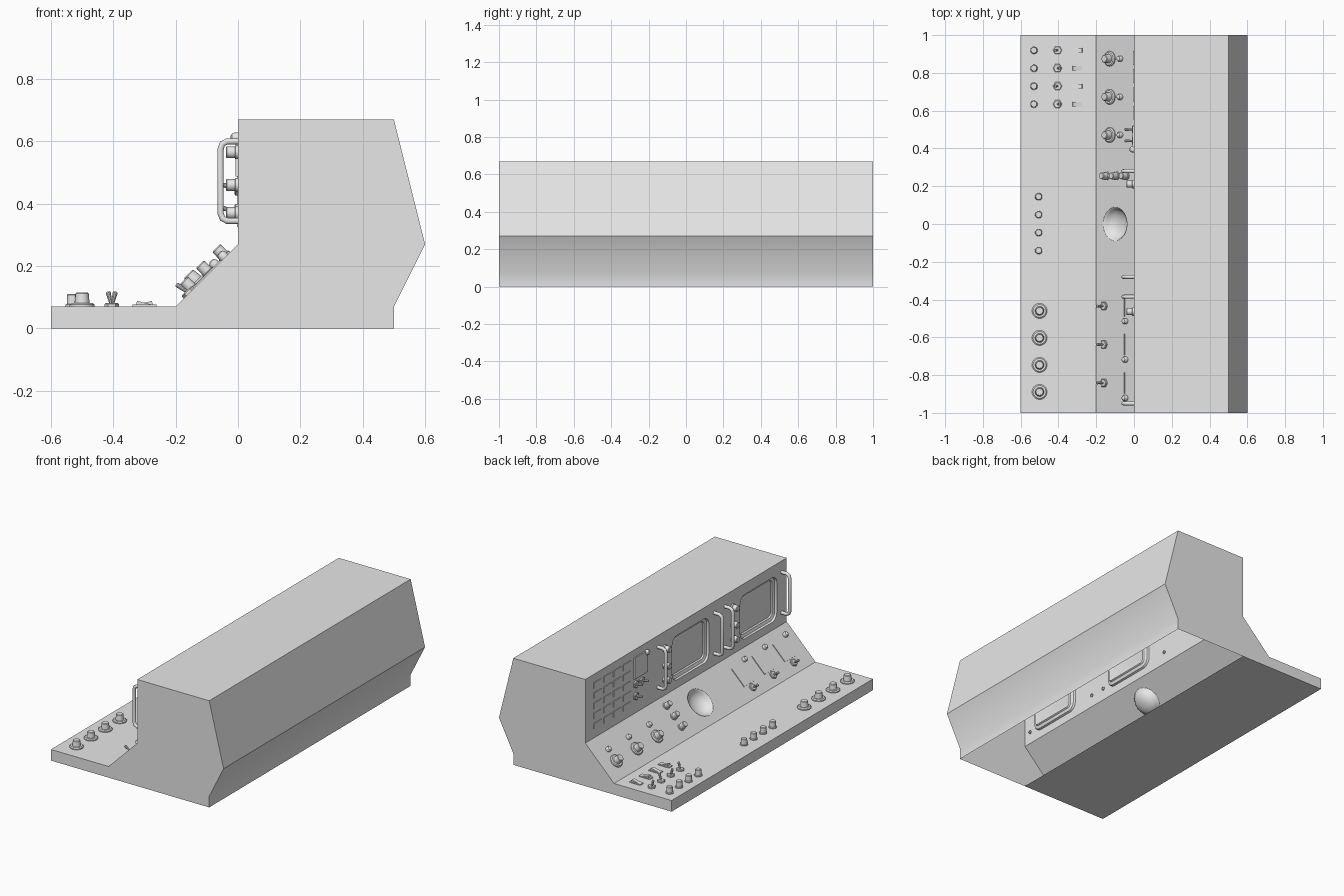
import bpy, bmesh
from math import radians, cos, sin, pi, atan2
from mathutils import Matrix, Vector

if "Cube" in bpy.data.objects:
    bpy.data.objects.remove(bpy.data.objects["Cube"])

grey = bpy.data.materials.new("console_grey")
grey.use_nodes = True
GREY = (0.8, 0.8, 0.8, 1)
grey.diffuse_color = GREY
grey.node_tree.nodes["Principled BSDF"].inputs["Base Color"].default_value = GREY
made = []


def finish(bm, name):
    bmesh.ops.recalc_face_normals(bm, faces=bm.faces)
    mesh = bpy.data.meshes.new(name)
    bm.to_mesh(mesh)
    bm.free()
    mesh.materials.append(grey)
    obj = bpy.data.objects.new(name, mesh)
    bpy.context.collection.objects.link(obj)
    made.append(obj)
    return obj


# Mounting frames: local z points out of the surface, local x points up it
def tilt(angle):
    return Matrix.Rotation(radians(angle), 4, 'Y')


def on_desk(x, y):
    return Matrix.Translation((x, y, 0.07))


def on_slope(x, y):
    return Matrix.Translation((x, y, 0.27 + x)) @ tilt(-45)


def on_panel(y, z):
    return Matrix.Translation((0, y, z)) @ tilt(-90)


def turned(name, frame, profile, sides=20):
    """Lathe a (radius, height) profile and cap its top."""
    bm = bmesh.new()
    rings = [[bm.verts.new(frame @ Vector((r * cos(2 * pi * k / sides), r * sin(2 * pi * k / sides), h)))
              for k in range(sides)] for r, h in profile]
    for a, b in zip(rings, rings[1:]):
        for k in range(sides):
            j = (k + 1) % sides
            bm.faces.new((a[k], a[j], b[j], b[k]))
    bm.faces.new(rings[-1])
    bm.faces.new(rings[0][::-1])
    return finish(bm, name)


def box(name, frame, size):
    """Box standing on its mounting surface."""
    bm = bmesh.new()
    bmesh.ops.create_cube(bm, size=1)
    bmesh.ops.transform(bm, verts=bm.verts, matrix=frame @ Matrix.Translation((0, 0, size[2] / 2))
                        @ Matrix.Diagonal((*size, 1)))
    return finish(bm, name)


def rounded(cu, cv, hu, hv, r, n=6):
    """Rounded rectangle loop; a circle when both halves equal r."""
    pts = []
    for c, (su, sv) in enumerate(((1, 1), (-1, 1), (-1, -1), (1, -1))):
        for k in range(n):
            a = pi / 2 * (c + (k + 0.5) / n)
            pts.append((cu + su * (hu - r) + r * cos(a), cv + sv * (hv - r) + r * sin(a)))
    return pts


# Cabinet shell: open underneath at the rear, with recesses in two panels
PROFILE = [(-0.6, 0), (-0.6, 0.07), (-0.2, 0.07), (0, 0.27), (0, 0.67),
           (0.5, 0.67), (0.6, 0.27), (0.5, 0.07), (0.5, 0), (0, 0)]
SCREEN_Y = (-0.045, -0.72)
SCREEN_RINGS = [(0, 0), (0.004, 0.012), (0.022, 0.018), (0.027, 0.026), (0.045, 0.022)]
DISH_RINGS = [(0, 0), (0.006, 0.004), (0.012, 0.016), (0.025, 0.03), (0.045, 0.041), (0.07, 0.047)]
RECESSES = {2: [((0, 0, 0.09, 0.09, 0.09), DISH_RINGS)],
            3: [((-0.01, y, 0.14, 0.182, 0.05), SCREEN_RINGS) for y in SCREEN_Y]}

bm = bmesh.new()


def loop_edges(verts):
    return [bm.edges.new((a, b)) for a, b in zip(verts, verts[1:] + verts[:1])]


for y in (-1, 1):
    bm.faces.new([bm.verts.new((x, y, z)) for x, z in PROFILE])
for i, (a, b) in enumerate(zip(PROFILE, PROFILE[1:] + PROFILE[:1])):
    if i == 8:
        continue
    corners = [bm.verts.new((p[0], y, p[1])) for p, y in ((a, -1), (b, -1), (b, 1), (a, 1))]
    if i not in RECESSES:
        bm.faces.new(corners)
        continue
    edges = loop_edges(corners)
    frame = (Matrix.Translation(((a[0] + b[0]) / 2, 0, (a[1] + b[1]) / 2))
             @ Matrix.Rotation(-atan2(b[1] - a[1], b[0] - a[0]), 4, 'Y'))
    for (cu, cv, hu, hv, r), steps in RECESSES[i]:
        rings = [[bm.verts.new(frame @ Vector((u, v, -d))) for u, v in
                  rounded(cu, cv, hu - inset, hv - inset, max(r - inset, 0.008))] for inset, d in steps]
        edges += loop_edges(rings[0])
        for p, q in zip(rings, rings[1:]):
            for k in range(len(p)):
                j = (k + 1) % len(p)
                bm.faces.new((p[k], p[j], q[j], q[k]))
        bm.faces.new(rings[-1])
    normal = frame.to_3x3() @ Vector((0, 0, 1))
    bmesh.ops.triangle_fill(bm, edges=edges, use_beauty=True, normal=normal)
bmesh.ops.remove_doubles(bm, verts=bm.verts, dist=0.0005)
finish(bm, "cabinet_shell")

# Profiles shared by the small controls
BUTTON = [(0.023, 0), (0.023, 0.006), (0.019, 0.008), (0.018, 0.038), (0.015, 0.041)]
LAMP = [(0.016, 0), (0.016, 0.012), (0.012, 0.02), (0.005, 0.024)]
KNOB = [(0.04, 0), (0.04, 0.006), (0.034, 0.011), (0.024, 0.011), (0.021, 0.042), (0.018, 0.045)]
PANEL_KNOB = [(0.022, 0), (0.022, 0.008), (0.019, 0.01), (0.019, 0.036), (0.016, 0.039)]
NUT = [(0.024, 0), (0.024, 0.008), (0.02, 0.011)]
STICK = [(0.005, 0.005), (0.008, 0.046), (0.005, 0.05)]


def toggle(name, frame, lean):
    turned(name + "_nut", frame, NUT, 6)
    turned(name + "_stick", frame @ tilt(lean), STICK, 10)


# Desk: buttons, toggles and rockers on the left, buttons mid, knobs on the right
for k in range(4):
    y = 0.92 - 0.095 * k
    lean = 14 if k % 2 else -14
    turned("desk_button", on_desk(-0.53, y), BUTTON)
    toggle("desk_toggle", on_desk(-0.405, y), lean)
    box("rocker_base", on_desk(-0.3, y), (0.076, 0.034, 0.006))
    box("rocker", on_desk(-0.3, y) @ tilt(lean), (0.055, 0.024, 0.012))
    turned("middle_button", on_desk(-0.505, 0.145 - 0.095 * k), BUTTON)
    turned("desk_knob", on_desk(-0.5, -0.46 - 0.143 * k), KNOB, 28)

# Slope: knobs with lamps, a row of push buttons, gauges with toggles and lamps
for k in range(3):
    y = 0.875 - 0.202 * k
    turned("slope_knob", on_slope(-0.127, y), KNOB, 28)
    turned("slope_lamp", on_slope(-0.07, y), LAMP, 14)
    turned("push_button", on_slope(-0.145 + 0.052 * k, 0.255), BUTTON)
    y = -0.435 - 0.203 * k
    box("gauge_plate", on_slope(-0.093, y), (0.125, 0.112, 0.005))
    toggle("slope_toggle", on_slope(-0.157, y), -10)
    turned("gauge_lamp", on_slope(-0.043, y - 0.08), LAMP, 14)

# Upright panel: keypad, small display, indicator and switches
for col in range(4):
    for row in range(5):
        box("keypad_key", on_panel(0.88 - 0.097 * col, 0.60 - 0.064 * row), (0.036, 0.074, 0.004))
box("small_display", on_panel(0.455, 0.555), (0.135, 0.13, 0.008))
turned("panel_indicator", on_panel(0.395, 0.612), LAMP, 14)
for y, z in ((0.5, 0.45), (0.44, 0.45), (0.5, 0.375)):
    toggle("panel_toggle", on_panel(y, z), 12)

# Adjustment knobs beside each screen
for y in SCREEN_Y:
    for z in (0.565, 0.46, 0.37):
        turned("screen_knob", on_panel(y + 0.256, z), PANEL_KNOB)


# Grab handles: bevelled tube along a bent path
def handle(y):
    curve = bpy.data.curves.new("grab_handle", 'CURVE')
    curve.dimensions = '3D'
    curve.bevel_depth = 0.0105
    curve.bevel_resolution = 3
    path = [(0.005, 0.345), (-0.035, 0.345), (-0.05, 0.353), (-0.056, 0.37),
            (-0.056, 0.575), (-0.05, 0.592), (-0.035, 0.6), (0.005, 0.6)]
    spline = curve.splines.new('POLY')
    spline.points.add(len(path) - 1)
    for point, (x, z) in zip(spline.points, path):
        point.co = (x, y, z, 1)
    curve.materials.append(grey)
    obj = bpy.data.objects.new("grab_handle", curve)
    bpy.context.collection.objects.link(obj)
    return obj


for y in (0.28, -0.28, -0.385, -0.95):
    handle(y)

# Smooth the round parts while keeping corners sharp
bpy.ops.object.select_all(action='DESELECT')
for obj in made:
    obj.select_set(True)
bpy.context.view_layer.objects.active = made[0]
bpy.ops.object.shade_smooth_by_angle(angle=radians(32))
